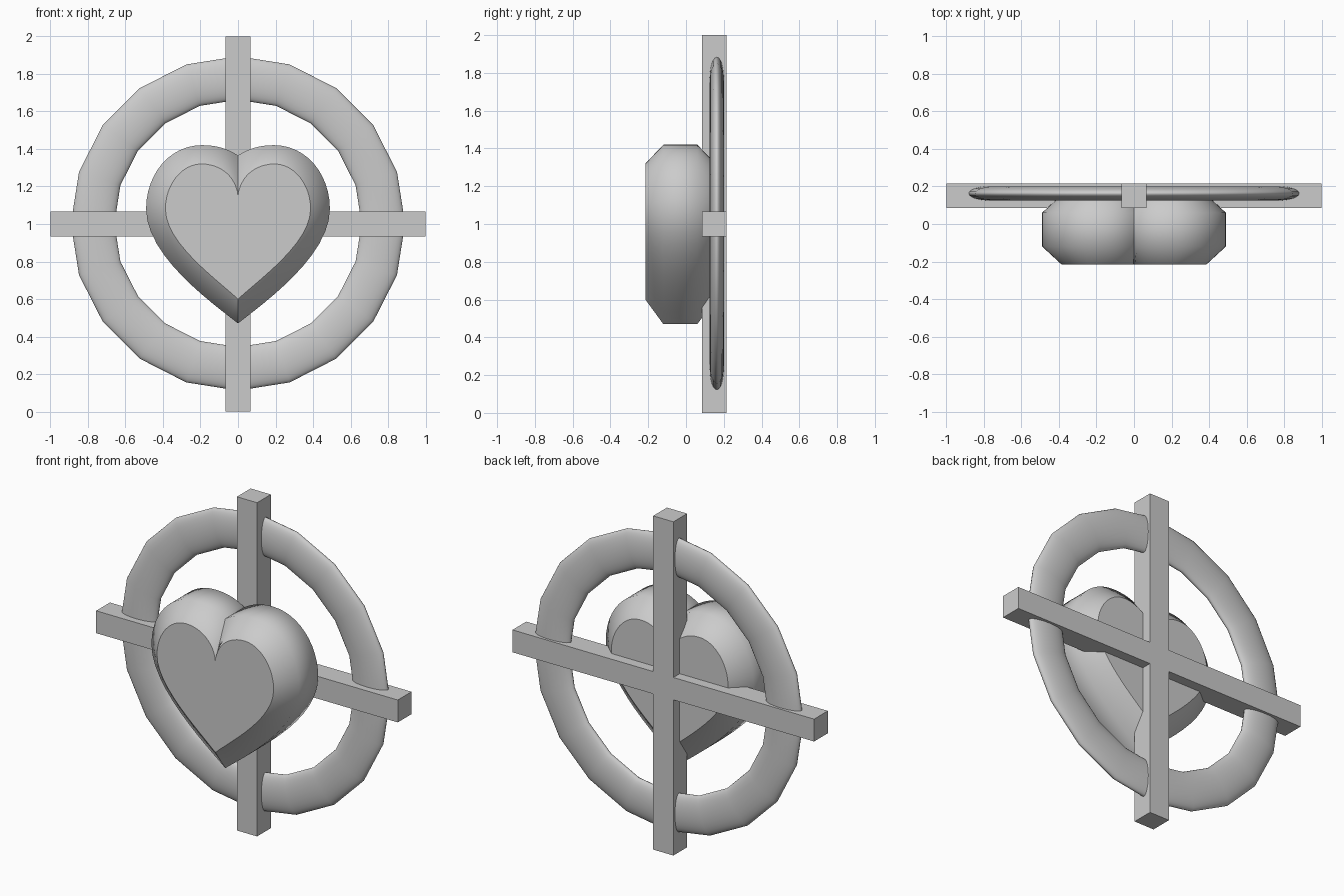
import bpy, bmesh, math
from mathutils import Vector
from mathutils.geometry import interpolate_bezier

if "Cube" in bpy.data.objects:
    bpy.data.objects.remove(bpy.data.objects["Cube"])


def finish(bm, name):
    bmesh.ops.recalc_face_normals(bm, faces=bm.faces)
    mesh = bpy.data.meshes.new(name)
    bm.to_mesh(mesh)
    bm.free()
    obj = bpy.data.objects.new(name, mesh)
    bpy.context.collection.objects.link(obj)
    return obj


def heart_outline(knots, n=13):
    # right half from cleft to tip (x, z), then mirrored into a closed loop
    half = []
    for i in range(0, len(knots) - 1, 3):
        seg = interpolate_bezier(*[Vector((x, 0, z)) for x, z in knots[i:i + 4]], n)
        half += seg if i == 0 else seg[1:]
    pts = [(p.x, p.z) for p in half]
    return pts + [(-x, z) for x, z in reversed(pts[1:-1])]


# Crossed bars, one plus-shaped solid
w, h = 0.067, 1.0
quarter = [(h, -w), (h, w), (w, w)]
bm = bmesh.new()
verts = []
for k in range(4):
    c, s = round(math.cos(k * math.pi / 2)), round(math.sin(k * math.pi / 2))
    verts += [bm.verts.new((c * x - s * z, 0.085, 1 + s * x + c * z)) for x, z in quarter]
face = bm.faces.new(verts)
ext = bmesh.ops.extrude_face_region(bm, geom=[face], use_keep_orig=True)
bmesh.ops.translate(bm, vec=(0, 0.13, 0),
                    verts=[g for g in ext["geom"] if isinstance(g, bmesh.types.BMVert)])
finish(bm, "crossed_bars")

# Flattened ring, 20 sided
bpy.ops.mesh.primitive_torus_add(major_segments=20, minor_segments=24,
                                 major_radius=0.775, minor_radius=0.116,
                                 location=(0, 0.163, 1.003),
                                 rotation=(math.pi / 2, 0, 0))
ring = bpy.context.object
ring.name = "ring"
ring.scale.z = 0.325
bpy.ops.object.shade_smooth()

# Chamfered heart lofted between an inner and an outer outline
outer = heart_outline([(0, 1.365), (0.06, 1.405), (0.12, 1.42), (0.195, 1.42),
                       (0.36, 1.42), (0.49, 1.27), (0.49, 1.08),
                       (0.49, 0.83), (0.14, 0.58), (0, 0.47)])
inner = heart_outline([(0, 1.15), (0.01, 1.25), (0.09, 1.32), (0.195, 1.32),
                       (0.30, 1.32), (0.387, 1.21), (0.387, 1.08),
                       (0.387, 0.90), (0.12, 0.71), (0, 0.60)])
bm = bmesh.new()
loops = [[bm.verts.new((x, y, z)) for x, z in pts]
         for y, pts in ((-0.215, inner), (-0.12, outer), (0.06, outer), (0.155, inner))]
count = len(outer)
for a, b in zip(loops, loops[1:]):
    for i in range(count):
        j = (i + 1) % count
        bm.faces.new((a[i], a[j], b[j], b[i])).smooth = True
caps = [bm.faces.new(loops[0]), bm.faces.new(loops[-1])]
bm.normal_update()
for e in bm.edges:
    on_cap = any(f in caps for f in e.link_faces)
    on_crease = all(abs(v.co.x) < 1e-5 for v in e.verts)
    e.smooth = not (on_cap or on_crease)
bmesh.ops.triangulate(bm, faces=caps)
finish(bm, "heart")
